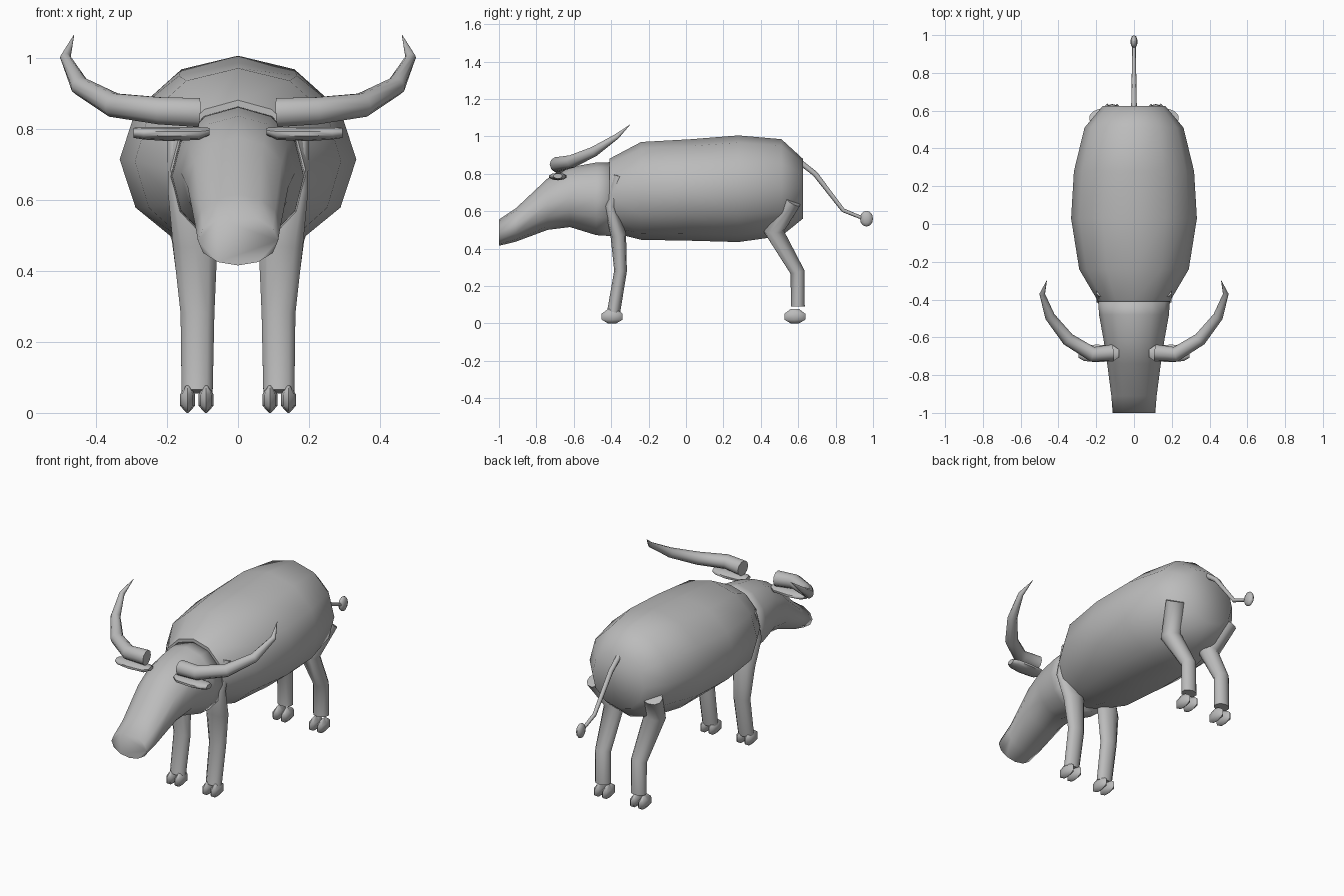
import bpy, math
from mathutils import Vector

if "Cube" in bpy.data.objects:
    bpy.data.objects.remove(bpy.data.objects["Cube"])

hide = bpy.data.materials.new("grey hide")
hide.diffuse_color = (0.5, 0.5, 0.5, 1)
hide.use_nodes = True
hide.node_tree.nodes["Principled BSDF"].inputs["Base Color"].default_value = hide.diffuse_color


def finish(name, verts, faces, mirror, angle):
    mesh = bpy.data.meshes.new(name)
    mesh.from_pydata(verts, [], faces)
    mesh.materials.append(hide)
    obj = bpy.data.objects.new(name, mesh)
    bpy.context.collection.objects.link(obj)
    bpy.ops.object.select_all(action='DESELECT')
    obj.select_set(True)
    bpy.context.view_layer.objects.active = obj
    bpy.ops.object.mode_set(mode='EDIT')
    bpy.ops.mesh.select_all(action='SELECT')
    bpy.ops.mesh.normals_make_consistent(inside=False)
    bpy.ops.object.mode_set(mode='OBJECT')
    bpy.ops.object.shade_smooth_by_angle(angle=math.radians(angle))
    if mirror:
        obj.modifiers.new("both sides", 'MIRROR')
    return obj


def loft(name, rings, sides=12, ref=(1, 0, 0), axis=None, mirror=False, angle=55):
    """Skin elliptical rings (x, y, z, radius along ref, radius across) into a closed form."""
    pts = [Vector(r[:3]) for r in rings]
    verts, faces = [], []
    for i, (p, r) in enumerate(zip(pts, rings)):
        if axis:
            t = Vector(axis)
        else:
            a = (p - pts[i - 1]).normalized() if i else Vector()
            b = (pts[i + 1] - p).normalized() if i + 1 < len(pts) else Vector()
            t = (a + b).normalized()
        u = Vector(ref)
        u = (u - t * u.dot(t)).normalized()
        v = t.cross(u)
        for k in range(sides):
            w = math.tau * k / sides + math.pi / 2
            verts.append(p + u * (r[3] * math.cos(w)) + v * (r[4] * math.sin(w)))
    for i in range(len(rings) - 1):
        for k in range(sides):
            n = (k + 1) % sides
            faces.append((i * sides + k, i * sides + n,
                          (i + 1) * sides + n, (i + 1) * sides + k))
    faces.append(tuple(range(sides)))
    faces.append(tuple(range(len(verts) - sides, len(verts))))
    return finish(name, verts, faces, mirror, angle)


def along_y(sections):
    """Sections (y, top, bottom, half width) to rings."""
    return [(0, y, (t + b) / 2, w, (t - b) / 2) for y, t, b, w in sections]


# Barrel body
loft("body", along_y([
    (-0.41, 0.88, 0.49, 0.19), (-0.24, 0.97, 0.447, 0.29),
    (0.03, 0.985, 0.442, 0.333), (0.28, 1.005, 0.435, 0.318),
    (0.51, 0.985, 0.467, 0.262), (0.625, 0.88, 0.56, 0.165)]), axis=(0, 1, 0))

# Neck, head and blunt muzzle
loft("head", along_y([
    (-0.40, 0.862, 0.467, 0.19), (-0.48, 0.86, 0.472, 0.185),
    (-0.62, 0.835, 0.515, 0.16), (-0.74, 0.775, 0.50, 0.142),
    (-0.91, 0.615, 0.437, 0.12), (-1.0, 0.555, 0.415, 0.113)]),
    axis=(0, 1, 0), angle=100)

# Legs
loft("front_leg", [
    (0.115, -0.387, 0.06, 0.046, 0.035), (0.114, -0.35, 0.28, 0.05, 0.034),
    (0.12, -0.362, 0.475, 0.066, 0.042), (0.155, -0.405, 0.63, 0.045, 0.03),
    (0.17, -0.36, 0.79, 0.03, 0.025)], sides=10, mirror=True)
loft("back_leg", [
    (0.115, 0.598, 0.09, 0.045, 0.037), (0.115, 0.596, 0.275, 0.045, 0.038),
    (0.13, 0.468, 0.495, 0.06, 0.056), (0.18, 0.57, 0.655, 0.06, 0.048)],
    sides=10, mirror=True)

# Paired cloven hooves
for leg, y in (("front", -0.395), ("back", 0.582)):
    for part, x in (("inner", 0.09), ("outer", 0.142)):
        loft(f"{leg}_{part}_hoof", [
            (x, y, 0.0, 0.003, 0.022), (x, y, 0.02, 0.021, 0.056),
            (x, y, 0.052, 0.021, 0.056), (x, y, 0.077, 0.006, 0.022)],
            sides=8, mirror=True)

# Sweeping horns
loft("horn", [(x, y, z, r, r) for x, y, z, r in (
    (0.11, -0.68, 0.845, 0.043), (0.22, -0.69, 0.85, 0.04),
    (0.35, -0.61, 0.866, 0.035), (0.445, -0.49, 0.92, 0.027),
    (0.486, -0.37, 1.0, 0.015), (0.462, -0.30, 1.062, 0.001))],
    sides=10, ref=(0, 0, 1), mirror=True)

# Flat ears under the horns
loft("ear", [
    (0.08, -0.685, 0.792, 0.022, 0.01), (0.11, -0.685, 0.786, 0.044, 0.018),
    (0.2, -0.685, 0.785, 0.049, 0.02), (0.265, -0.685, 0.787, 0.042, 0.018),
    (0.294, -0.685, 0.788, 0.024, 0.014)],
    sides=10, ref=(0, 1, 0), axis=(1, 0, 0), mirror=True)

# Tail with tuft
loft("tail", [(0, y, z, r, r) for y, z, r in (
    (0.60, 0.87, 0.015), (0.69, 0.80, 0.014), (0.84, 0.605, 0.011), (0.95, 0.56, 0.009))],
    sides=8)
loft("tail_tuft", [
    (0, 0.965, 0.56 + 0.042 * math.sin(a), 0.018 * math.cos(a) + 0.001,
     0.034 * math.cos(a) + 0.001)
    for a in (math.pi * (i / 6 - 0.5) for i in range(7))], sides=10)
